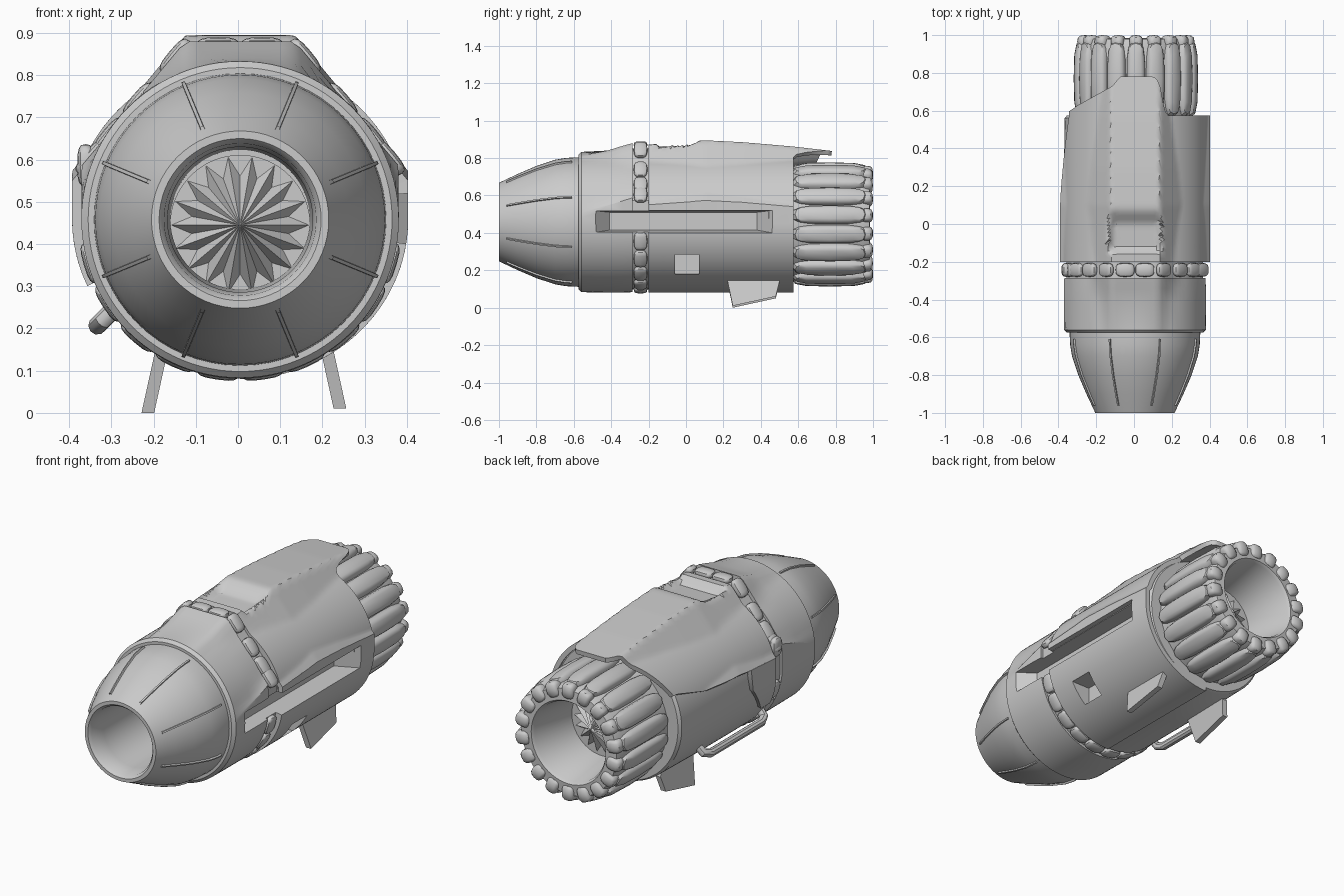
import bpy, bmesh, math
from mathutils import Vector, Matrix

old = bpy.data.objects.get("Cube")
if old:
    bpy.data.objects.remove(old, do_unlink=True)

CX, CZ = 0.005, 0.458      # engine axis
REAR_Z = 0.445             # nozzle axis height
GREY = (0.6, 0.6, 0.6, 1)
metal = bpy.data.materials.new("plain grey metal")
metal.use_nodes = True
metal.diffuse_color = GREY
shader = next(n for n in metal.node_tree.nodes if n.type == 'BSDF_PRINCIPLED')
shader.inputs["Base Color"].default_value = GREY
parts = []


def lerp(table, x):
    """Piecewise linear lookup in (position, value) pairs."""
    if x <= table[0][0]:
        return table[0][1]
    for (a, p), (b, q) in zip(table, table[1:]):
        if x <= b:
            return p + (q - p) * (x - a) / (b - a)
    return table[-1][1]


def finish(name, bm, closed=True):
    if closed:
        bmesh.ops.recalc_face_normals(bm, faces=bm.faces[:])
    mesh = bpy.data.meshes.new(name)
    bm.to_mesh(mesh)
    bm.free()
    mesh.materials.append(metal)
    ob = bpy.data.objects.new(name, mesh)
    bpy.context.collection.objects.link(ob)
    parts.append(ob)
    return ob


def skin(bm, rows, wrap_rows, wrap_cols):
    """Quads over a grid of points."""
    grid = [[bm.verts.new(p) for p in row] for row in rows]
    n, m = len(grid), len(grid[0])
    for i in range(n if wrap_rows else n - 1):
        for j in range(m if wrap_cols else m - 1):
            k, l = (i + 1) % n, (j + 1) % m
            bm.faces.new((grid[i][j], grid[k][j], grid[k][l], grid[i][l]))


def section(t, a, b, top=0):
    """Casing cross-section: an ellipse with an optional flat-topped hump."""
    x, z = a * math.cos(t), b * math.sin(t)
    if top and z > 0:
        z = max(z, top - CZ - max(0, abs(x) - 0.13) * 1.2)
    return x, z


def tube(name, rows, cx=CX, cz=CZ, cols=64):
    """Closed hollow body; rows are (y, half width, half height, hump top)."""
    bm = bmesh.new()
    pts = []
    for y, a, b, top in rows:
        ring = [section(math.tau * j / cols, a, b, top) for j in range(cols)]
        pts.append([(cx + x, y, cz + z) for x, z in ring])
    skin(bm, pts, True, True)
    return finish(name, bm)


def lathe(name, profile, cz=CZ):
    return tube(name, [(y, r, r, 0) for y, r in profile], cz=cz)


def pod(bm, centre, radial, half):
    """Boxy rounded lump; half sizes run along radial, y and tangent."""
    made = bmesh.ops.create_uvsphere(bm, u_segments=12, v_segments=8, radius=1)["verts"]
    radial = radial.normalized()
    along = Vector((0, 1, 0))
    tangent = radial.cross(along)
    for v in made:
        c = [math.copysign(abs(k) ** 0.65, k) * h for k, h in zip(v.co, half)]
        v.co = centre + radial * c[0] + along * c[1] + tangent * c[2]


def prism(name, near, far):
    """Solid between two matching outlines."""
    bm = bmesh.new()
    skin(bm, [near, far], False, True)
    bm.verts.ensure_lookup_table()
    n = len(near)
    bm.faces.new(bm.verts[:n])
    bm.faces.new(bm.verts[n:])
    return finish(name, bm)


def bake(ob):
    """Replace an object by its evaluated mesh."""
    dg = bpy.context.evaluated_depsgraph_get()
    mesh = bpy.data.meshes.new_from_object(ob.evaluated_get(dg))
    ob.modifiers.clear()
    ob.data = mesh


# Nose cowl with the intake bore
NOSE = [(-1, .21), (-.97, .224), (-.9, .257), (-.8, .3), (-.7, .333), (-.64, .343), (-.58, .346)]
lathe("nose_cowl", NOSE + [(-.54, .346), (-.54, .24), (.6, .2), (.6, .165),
                           (-.9, .172), (-.985, .18), (-1, .192)])

# Raised ribs on the nose
bm = bmesh.new()
for k in range(8):
    turn = Matrix.Rotation(math.radians(22.5 + 45 * k), 3, 'Y')
    rows = []
    for y in (-.96, -.9, -.8, -.7, -.64, -.61):
        r = lerp(NOSE, y)
        rows.append([turn @ Vector((r + d, y, w)) + Vector((CX, 0, CZ))
                     for d, w in ((-.01, -.006), (.009, -.004), (.009, .004), (-.01, .006))])
    skin(bm, rows, False, True)
    bm.verts.ensure_lookup_table()
    bm.faces.new(bm.verts[-4:])
finish("nose_ribs", bm)

# Front casing rising into the hump, groove band, inner rear casing
front = tube("front_casing", [(-.575, .36, .36, 0), (-.56, .376, .375, 0), (-.42, .376, .377, .84),
                              (-.34, .376, .377, .865), (-.285, .374, .375, .88),
                              (-.285, .25, .25, 0), (-.575, .25, .25, 0)], cols=96)
band = tube("groove_band", [(-.29, .362, .36, .85), (-.195, .362, .36, .85),
                            (-.195, .25, .25, 0), (-.29, .25, .25, 0)], cols=96)
inner = tube("rear_casing", [(-.2, .377, .372, 0), (.2, .377, .372, 0), (.56, .372, .366, 0),
                             (.575, .36, .358, 0), (.575, .25, .25, 0), (-.2, .25, .25, 0)], cols=96)

# Beads around the groove band, leaving a gap at the side trough
bm = bmesh.new()
COUNT = 22
for k in range(1, COUNT):
    t = math.tau * k / COUNT
    p, q, c = (section(t + d, .366, .363, .87) for d in (-.03, .03, 0))
    normal = Vector((q[1] - p[1], 0, p[0] - q[0]))
    pod(bm, Vector((CX + c[0], -.243, CZ + c[1])), normal, (.02, .037, .05))
finish("band_beads", bm)

# Outer shell: dented hump, stepped left edge, tongue over the nozzle
EDGE = [(-.12, .3), (.0, .46), (.28, .56), (.55, .64)]
TONGUE = [(-.38, .575), (-.3, .63), (-.12, .73), (-.08, .78), (.1, .78), (.13, .75), (.155, .61), (.17, .575)]
TOP = [(-.2, .872), (0, .886), (.1, .895), (.3, .885), (.57, .862), (.78, .838)]
bm = bmesh.new()
rows = []
for i in range(49):
    v = i / 48
    start = -math.pi / 2
    end = math.pi - math.asin((lerp(EDGE, -.2 + .775 * v) - CZ) / .38)
    row = []
    for j in range(111):
        t = start + (end - start) * j / 110
        x = .398 * math.cos(t)
        tail = lerp(TONGUE, x) if math.sin(t) > 0 else .575
        y = -.2 + (tail + .2) * v
        x, z = section(t, .398, .378, lerp(TOP, y))
        if z > 0:
            dent = min((.07 - y) / .07, (y + .15) / .02, (.14 - abs(x)) / .02, 1)
            z -= .042 * max(0, dent)
        row.append((CX + x, y, CZ + z))
    rows.append(row)
skin(bm, rows, False, False)
shell = finish("outer_shell", bm, closed=False)
solid = shell.modifiers.new("thickness", 'SOLIDIFY')
solid.thickness = .025
solid.offset = -1
bake(shell)


# Side trough and square port cut into the right of the casings
def face_at(x, y0, y1, z0, z1):
    return [(x, y0, z0), (x, y1, z0), (x, y1, z1), (x, y0, z1)]


trough = prism("trough_cutter", face_at(.3, -.41, .38, .415, .51), face_at(.45, -.545, .5, .393, .525))
port = prism("port_cutter", face_at(.25, -.06, .07, .18, .285), face_at(.45, -.06, .07, .18, .285))
for ob in (front, band, inner, shell):
    for cutter in (trough, port):
        cutter.hide_render = True
        cut = ob.modifiers.new("cut", 'BOOLEAN')
        cut.operation = 'DIFFERENCE'
        cut.solver = 'EXACT'
        cut.object = cutter
    bake(ob)
for cutter in (trough, port):
    parts.remove(cutter)
    bpy.data.objects.remove(cutter, do_unlink=True)

# Exhaust nozzle with petals and end knobs
lathe("nozzle", [(.55, .3), (.94, .295), (.98, .28), (.985, .22), (.97, .21), (.6, .165), (.55, .165)], cz=REAR_Z)
petals, knobs = bmesh.new(), bmesh.new()
for k in range(18):
    t = math.tau * (k + .5) / 18
    out = Vector((math.cos(t), 0, math.sin(t)))
    axis = Vector((.01, 0, REAR_Z))
    pod(petals, axis + out * .292 + Vector((0, .77, 0)), out, (.04, .205, .049))
    pod(knobs, axis + out * .272 + Vector((0, .965, 0)), out, (.042, .035, .036))
finish("nozzle_petals", petals)
finish("nozzle_knobs", knobs)

# Folded star rotor on a thin disc inside the bore
bm = bmesh.new()
rim = []
for k in range(36):
    t = math.tau * k / 36
    r = .12 if k % 2 else .168
    rim.append(bm.verts.new((CX + r * math.cos(t), .7, REAR_Z + r * math.sin(t))))
for y in (.6, .8):
    hub = bm.verts.new((CX, y, REAR_Z))
    for k in range(36):
        bm.faces.new((hub, rim[k], rim[(k + 1) % 36]))
finish("star_rotor", bm)
lathe("rotor_disc", [(.697, .18), (.703, .18), (.703, .05), (.697, .05)], cz=REAR_Z)

# Two splayed feet
SIDE = [(.21, .2), (.25, .01), (.48, .06), (.5, .14), (.46, .22)]
for name, side, shift, drop in (("left_foot", 1, 0, 0), ("right_foot", -1, .028, .01)):
    near, far = ([(side * (.213 + (.14 - z) * .22 - shift + w), y, z - drop) for y, z in SIDE]
                 for w in (-.015, .015))
    prism(name, near, far)

# Bent grab bar low on the other side
curve = bpy.data.curves.new("grab_bar_path", 'CURVE')
curve.dimensions = '3D'
curve.bevel_depth = .022
curve.bevel_resolution = 3
path = [(-.26, -.21, .28), (-.32, -.2, .22), (-.333, -.16, .207),
        (-.333, .27, .207), (-.32, .31, .22), (-.26, .32, .28)]
spline = curve.splines.new('POLY')
spline.points.add(len(path) - 1)
for point, co in zip(spline.points, path):
    point.co = (*co, 1)
pipe = bpy.data.objects.new("grab_bar_curve", curve)
bpy.context.collection.objects.link(pipe)
bpy.context.view_layer.update()
mesh = bpy.data.meshes.new_from_object(pipe.evaluated_get(bpy.context.evaluated_depsgraph_get()))
mesh.materials.clear()
mesh.materials.append(metal)
bar = bpy.data.objects.new("grab_bar", mesh)
bpy.context.collection.objects.link(bar)
parts.append(bar)
bpy.data.objects.remove(pipe, do_unlink=True)

# Smooth shading with sharp edges kept
bpy.ops.object.select_all(action='DESELECT')
for ob in parts:
    ob.select_set(True)
bpy.context.view_layer.objects.active = parts[0]
bpy.ops.object.shade_smooth_by_angle(angle=math.radians(35))
